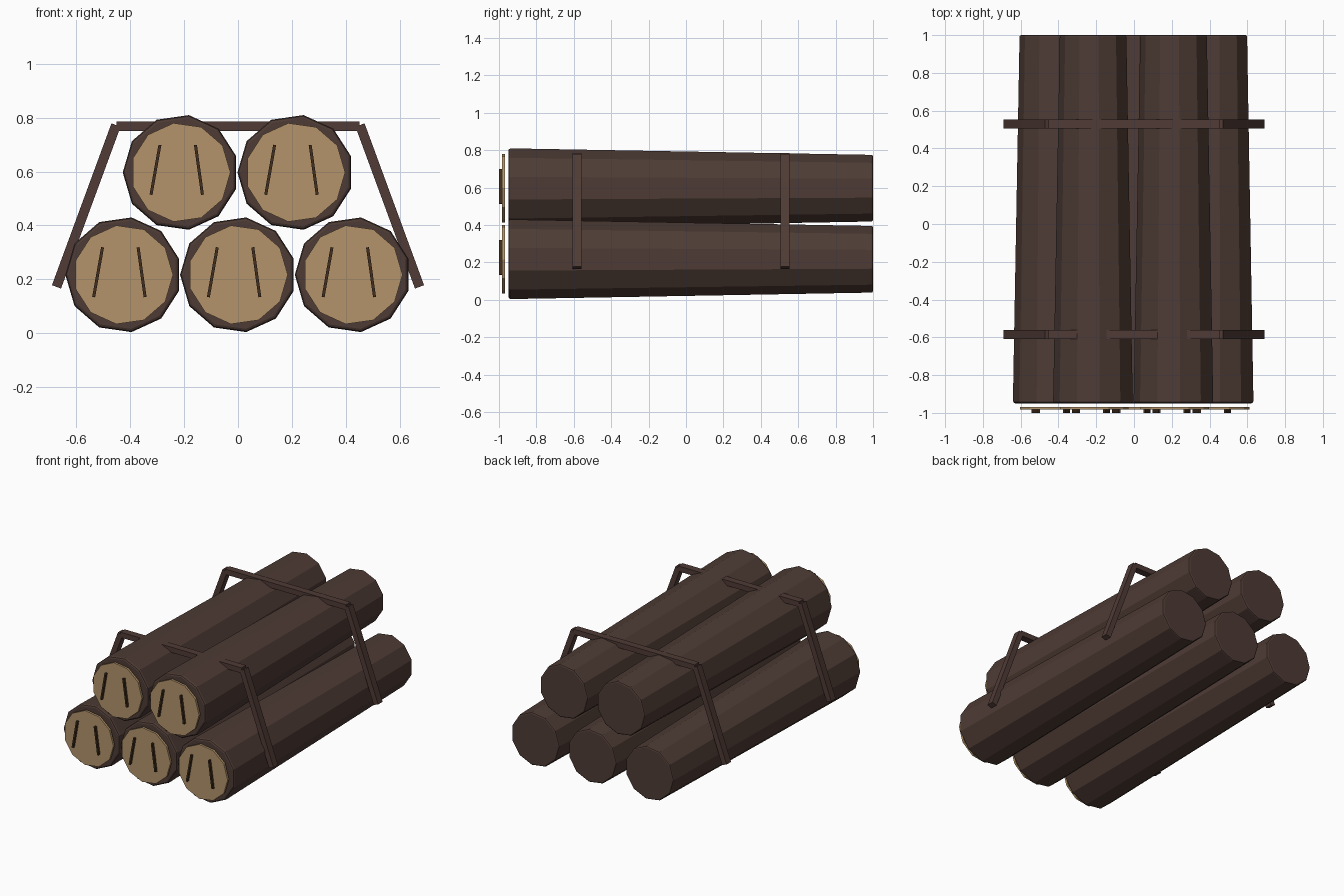
import bpy, math
from mathutils import Matrix, Vector

cube = bpy.data.objects.get("Cube")
if cube:
    bpy.data.objects.remove(cube, do_unlink=True)


def material(name, rgb):
    m = bpy.data.materials.new(name)
    m.use_nodes = True
    m.diffuse_color = (*rgb, 1)
    m.node_tree.nodes["Principled BSDF"].inputs["Base Color"].default_value = (*rgb, 1)
    return m


BARK = material("dark bark", (0.076, 0.044, 0.035))
STRAP = material("reddish brown strap", (0.079, 0.043, 0.036))
WOOD = material("pale cut wood", (0.456, 0.296, 0.147))
CRACK = material("dark wood crack", (0.055, 0.028, 0.013))
SIDES = 11


def add_object(name, verts, faces, mat):
    mesh = bpy.data.meshes.new(name)
    mesh.from_pydata(verts, [], faces)
    mesh.materials.append(mat)
    obj = bpy.data.objects.new(name, mesh)
    bpy.context.collection.objects.link(obj)
    return obj


def lathe(name, x, z, rings, mat, start):
    """Faceted solid along y from (y, radius) rings, front to back."""
    verts = []
    for y, r in rings:
        for k in range(SIDES):
            a = start + k * math.tau / SIDES
            verts.append((x + r * math.cos(a), y, z + r * math.sin(a)))
    faces = [tuple(range(SIDES))]
    for i in range(len(rings) - 1):
        for k in range(SIDES):
            n = (k + 1) % SIDES
            a, b = i * SIDES, (i + 1) * SIDES
            faces.append((a + n, a + k, b + k, b + n))
    last = (len(rings) - 1) * SIDES
    faces.append(tuple(reversed(range(last, last + SIDES))))
    return add_object(name, verts, faces, mat)


def bar(name, p, q, y0, y1, width, mat):
    """Straight box between two (x, z) points, spanning y0 to y1."""
    p, q = Vector((p[0], 0, p[1])), Vector((q[0], 0, q[1]))
    along = (q - p).normalized()
    side = Vector((-along.z, 0, along.x)) * width / 2
    corners = [p - side, q - side, q + side, p + side]
    verts = [(c.x, y, c.z) for y in (y0, y1) for c in corners]
    faces = [(0, 1, 2, 3), (7, 6, 5, 4)]
    faces += [(k, k + 4, (k + 1) % 4 + 4, (k + 1) % 4) for k in range(4)]
    return add_object(name, verts, faces, mat)


# Stacked logs: three below, two above
LOW, HIGH = 0.217, 0.597
logs = [("left_lower", 0.426, LOW), ("middle_lower", 0, LOW), ("right_lower", -0.426, LOW),
        ("left_upper", 0.213, HIGH), ("right_upper", -0.213, HIGH)]
for label, x, z in logs:
    # Tapered bark with softened end rims
    lathe(label + "_log", x, z,
          [(-0.95, 0.203), (-0.946, 0.211), (-0.936, 0.215),
           (0.99, 0.18), (0.997, 0.178), (1.0, 0.171)], BARK, math.pi)
    # Sawn end disc
    lathe(label + "_cut_end", x, z, [(-0.983, 0.185), (-0.968, 0.185)], WOOD, 0)
    # Two slanted cracks
    for side, top, bottom in (("right", -0.077, -0.11), ("left", 0.055, 0.081)):
        bar(f"{label}_{side}_crack", (x + top, z + 0.102), (x + bottom, z - 0.083),
            -1.0, -0.98, 0.011, CRACK)

# Two straps around the stack
for label, y in (("front", -0.584), ("rear", 0.53)):
    y0, y1 = y - 0.024, y + 0.024
    bar(label + "_strap_top", (-0.452, 0.768), (0.452, 0.768), y0, y1, 0.036, STRAP)
    for side, s in (("left", 1), ("right", -1)):
        bar(f"{label}_strap_{side}", (s * 0.453, 0.773), (s * 0.674, 0.172),
            y0, y1, 0.036, STRAP)

# Consistent outward normals
import bmesh
for obj in bpy.context.collection.objects:
    if obj.type == "MESH" and obj.name.endswith(("log", "end", "crack", "top", "left", "right")):
        bm = bmesh.new()
        bm.from_mesh(obj.data)
        bmesh.ops.recalc_face_normals(bm, faces=bm.faces)
        bm.to_mesh(obj.data)
        bm.free()
